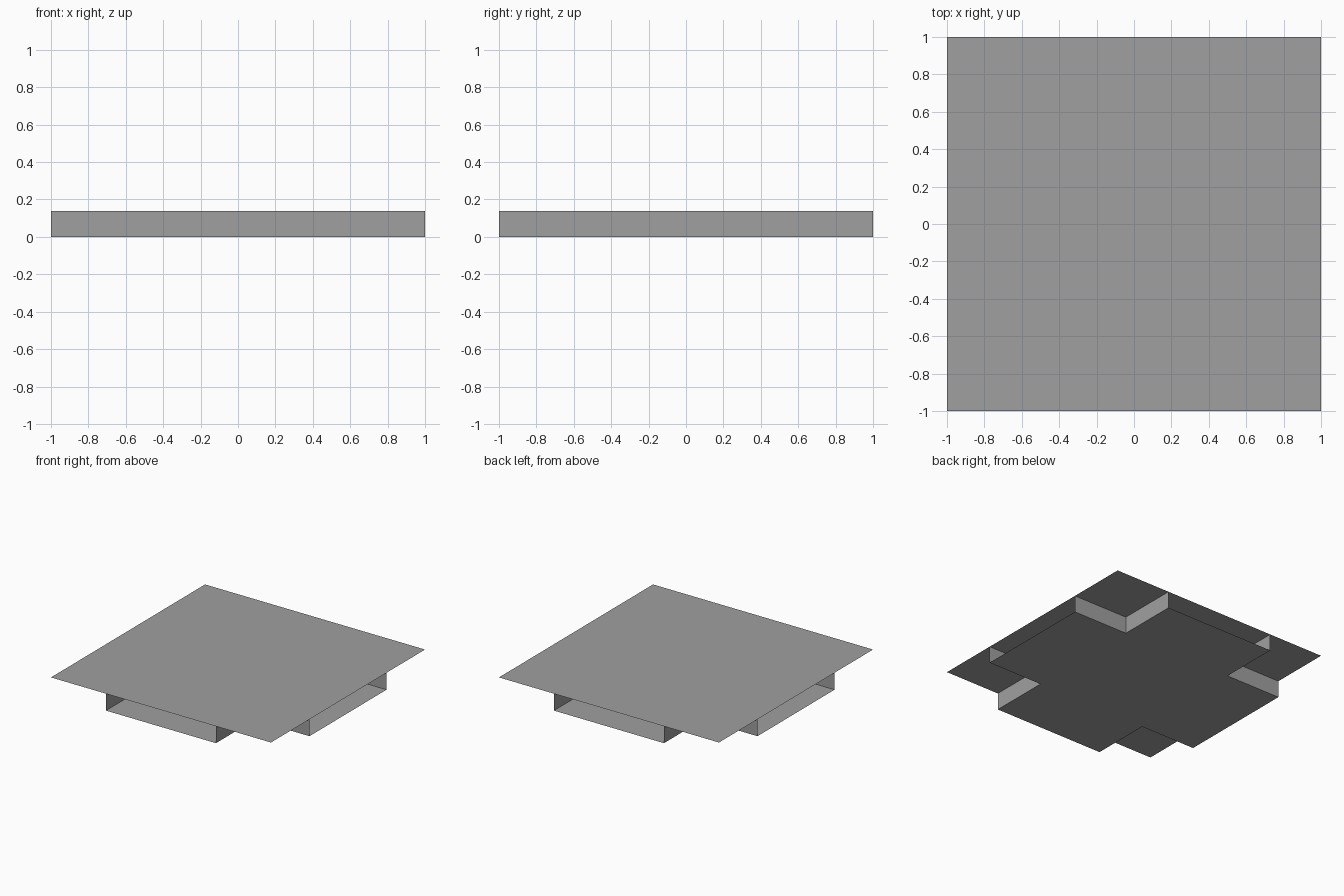
import bpy
import math
from mathutils import Matrix, Vector

cube = bpy.data.objects.get("Cube")
if cube:
    bpy.data.objects.remove(cube, do_unlink=True)

HALF = 1.0      # half the width of the slab
ARM = 0.5       # half the width of each arm
HEIGHT = 0.139

grey = bpy.data.materials.new("mid_grey")
grey.use_nodes = True
colour = (0.35, 0.35, 0.35, 1.0)
grey.diffuse_color = colour
grey.node_tree.nodes["Principled BSDF"].inputs["Base Color"].default_value = colour


def add_sheet(name, points):
    """One flat sheet from its outline."""
    mesh = bpy.data.meshes.new(name)
    mesh.from_pydata(points, [], [list(range(len(points)))])
    mesh.materials.append(grey)
    obj = bpy.data.objects.new(name, mesh)
    bpy.context.collection.objects.link(obj)
    return obj


def quarter_turns(points):
    """Repeat points around z in four quarter turns."""
    return [Matrix.Rotation(i * math.pi / 2, 3, "Z") @ Vector(p)
            for i in range(4) for p in points]


# Square top sheet
add_sheet("top_sheet", quarter_turns([(HALF, HALF, HEIGHT)]))

# Cross-shaped floor, facing down
cross = quarter_turns([(HALF, -ARM, 0), (HALF, ARM, 0), (ARM, ARM, 0)])
add_sheet("cross_floor", cross[::-1])

# Four upright walls along the arm sides; the arm ends stay open
wall = [(-HALF, -ARM, 0), (HALF, -ARM, 0), (HALF, -ARM, HEIGHT), (-HALF, -ARM, HEIGHT)]
for i, side in enumerate(("front", "left", "back", "right")):
    turn = Matrix.Rotation(i * math.pi / 2, 3, "Z")
    add_sheet(side + "_wall", [turn @ Vector(p) for p in wall])
